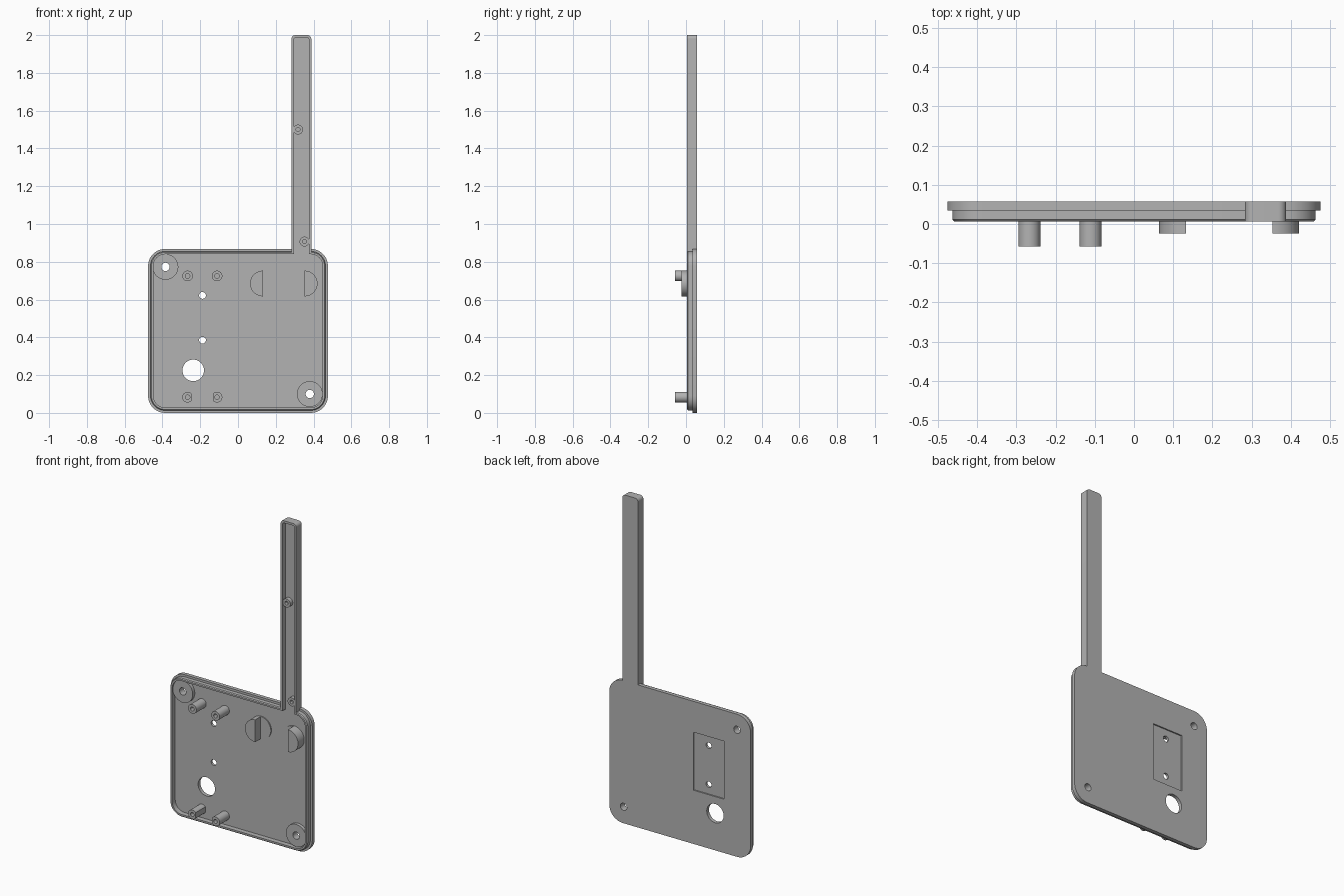
import bpy, bmesh, math

if "Cube" in bpy.data.objects:
    bpy.data.objects.remove(bpy.data.objects["Cube"], do_unlink=True)

GREY = (0.45, 0.45, 0.45, 1.0)
mat = bpy.data.materials.new("plain grey")
mat.use_nodes = True
mat.diffuse_color = GREY
mat.node_tree.nodes["Principled BSDF"].inputs["Base Color"].default_value = GREY

BACK, FLOOR, RIM, TIP = 0.058, 0.036, 0.006, -0.058


def rounded_rect(x0, x1, z0, z1, r, n=10):
    """Outline of a rectangle with round corners in the XZ plane."""
    if r <= 0:
        return [(x0, z0), (x1, z0), (x1, z1), (x0, z1)]
    pts = []
    for i, (cx, cz) in enumerate([(x1 - r, z1 - r), (x0 + r, z1 - r),
                                  (x0 + r, z0 + r), (x1 - r, z0 + r)]):
        for k in range(n + 1):
            a = math.pi / 2 * (i + k / n)
            pts.append((cx + r * math.cos(a), cz + r * math.sin(a)))
    return pts


def circle(x, z, r, n=40):
    return [(x + r * math.cos(2 * math.pi * k / n),
             z + r * math.sin(2 * math.pi * k / n)) for k in range(n)]


def half_circle(x, z, r, side, n=24):
    """Half disc outline; side -1 is the -x half, +1 the +x half."""
    return [(x + side * r * math.sin(math.pi * k / n),
             z + r * math.cos(math.pi * k / n)) for k in range(n + 1)]


def loft(name, sections):
    """Solid through matching outlines, each given as (y, outline)."""
    bm = bmesh.new()
    rings = [[bm.verts.new((x, y, z)) for x, z in outline] for y, outline in sections]
    n = len(rings[0])
    for a, b in zip(rings, rings[1:]):
        for i in range(n):
            j = (i + 1) % n
            bm.faces.new((a[i], a[j], b[j], b[i]))
    bm.faces.new(rings[0])
    bm.faces.new(rings[-1])
    bmesh.ops.recalc_face_normals(bm, faces=bm.faces)
    me = bpy.data.meshes.new(name)
    bm.to_mesh(me)
    bm.free()
    me.materials.append(mat)
    ob = bpy.data.objects.new(name, me)
    bpy.context.collection.objects.link(ob)
    return ob


def prism(name, outline, y0, y1):
    return loft(name, [(y0, outline), (y1, outline)])


def activate(ob):
    bpy.ops.object.select_all(action='DESELECT')
    ob.select_set(True)
    bpy.context.view_layer.objects.active = ob


def combine(ob, other, operation):
    """Apply a boolean and remove the tool object."""
    activate(ob)
    mod = ob.modifiers.new("boolean", 'BOOLEAN')
    mod.operation, mod.solver, mod.object = operation, 'EXACT', other
    bpy.ops.object.modifier_apply(modifier=mod.name)
    bpy.data.objects.remove(other, do_unlink=True)


def cut(ob, outline, y0, y1):
    combine(ob, prism("cutter", outline, y0, y1), 'DIFFERENCE')


def plate_outline(inset):
    return rounded_rect(-0.476 + inset, 0.476 - inset, inset, 0.868 - inset, 0.09 - inset)


# Housing: flange plate, stepped lip with a chamfer, and long arm
housing = prism("housing", plate_outline(0), 0.035, BACK)
lip = loft("lip", [(RIM, plate_outline(0.018)), (RIM + 0.005, plate_outline(0.013)),
                   (0.045, plate_outline(0.013))])
combine(housing, lip, 'UNION')
arm = prism("arm", rounded_rect(0.283, 0.388, 0.80, 2.0, 0.02), RIM, BACK)
combine(housing, arm, 'UNION')

# Hollow out the tray and the arm channel
cut(housing, plate_outline(0.028), -0.1, FLOOR)
cut(housing, rounded_rect(0.296, 0.375, 0.79, 1.987, 0.01), -0.1, FLOOR)

# Shallow pocket in the back
cut(housing, rounded_rect(-0.296, -0.09, 0.327, 0.68, 0), BACK - 0.008, 0.1)

# Through holes
CORNERS = [("upper", -0.384, 0.773), ("lower", 0.380, 0.100)]
holes = [(-0.237, 0.225, 0.057), (-0.188, 0.622, 0.018), (-0.188, 0.385, 0.018)]
holes += [(x, z, 0.022) for _, x, z in CORNERS]
for x, z, r in holes:
    cut(housing, circle(x, z, r), -0.1, 0.1)

parts = [housing]

# Screw pads in two opposite corners
for label, x, z in CORNERS:
    pad = prism(label + "_screw_pad", circle(x, z, 0.068, 56), 0.016, FLOOR + 0.004)
    cut(pad, circle(x, z, 0.022), -0.1, 0.1)
    parts.append(pad)

# Tall standoffs; the lower pair has flats on the facing sides
for side, x, flat in (("right", -0.267, 1), ("left", -0.111, -1)):
    for level, z in (("upper", 0.725), ("lower", 0.083)):
        post = prism(f"{level}_{side}_standoff", circle(x, z, 0.028), TIP, FLOOR + 0.004)
        if level == "lower":
            a, b = sorted((x + flat * 0.022, x + flat * 0.06))
            cut(post, rounded_rect(a, b, z - 0.05, z + 0.05, 0), -0.1, 0.1)
        cut(post, circle(x, z, 0.012, 24), -0.1, 0.02)
        parts.append(post)

# Split discs: one half tall, the other low
for label, x, side in (("inner", 0.132, -1), ("outer", 0.353, 1)):
    parts.append(prism(label + "_disc_tall_half", half_circle(x, 0.685, 0.068, side),
                       -0.024, FLOOR + 0.004))
    parts.append(prism(label + "_disc_low_half", half_circle(x, 0.685, 0.068, -side),
                       FLOOR - 0.006, FLOOR + 0.004))

# Small screw bosses in the arm channel
for label, x, z in (("upper", 0.318, 1.50), ("lower", 0.352, 0.907)):
    boss = prism(label + "_arm_boss", circle(x, z, 0.026, 32), 0.012, FLOOR + 0.004)
    cut(boss, circle(x, z, 0.011, 24), -0.1, 0.03)
    parts.append(boss)

for ob in parts:
    activate(ob)
    bpy.ops.object.shade_smooth_by_angle(angle=math.radians(30))
